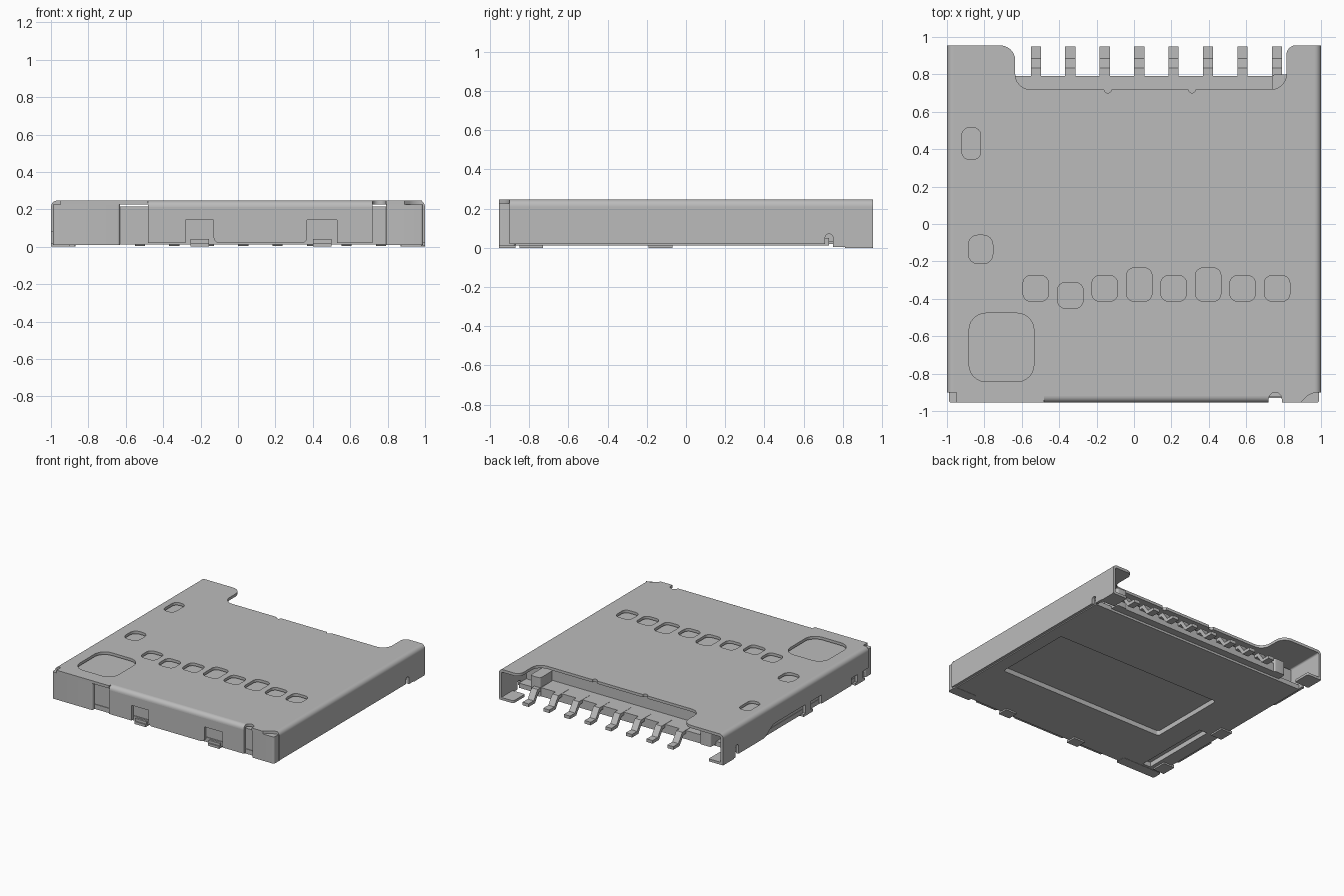
import bpy
from math import pi, cos, sin
from mathutils import Matrix, Vector

cube = bpy.data.objects.get("Cube")
if cube:
    bpy.data.objects.remove(cube, do_unlink=True)

grey = bpy.data.materials.new("plain_grey")
grey.use_nodes = True
grey.diffuse_color = (0.5, 0.5, 0.5, 1)
grey.node_tree.nodes["Principled BSDF"].inputs["Base Color"].default_value = (0.5, 0.5, 0.5, 1)

TOP, T, HALF, FRONT, BACK, BEND = 0.247, 0.022, 1.0, -0.955, 0.955, 0.035

# Drawing planes: outline axes and extrusion axis
PLANES = {
    "z": ((1, 0, 0), (0, 1, 0), (0, 0, 1)),
    "x": ((0, 1, 0), (0, 0, 1), (1, 0, 0)),
    "y": ((1, 0, 0), (0, 0, 1), (0, -1, 0)),
}


def rounded(points, steps=6):
    """Outline of (u, v) or (u, v, radius) corners."""
    out = []
    for i, p in enumerate(points):
        r = p[2] if len(p) > 2 else 0
        c = Vector(p[:2])
        if not r:
            out.append(c)
            continue
        a = (Vector(points[i - 1][:2]) - c).normalized()
        b = (Vector(points[(i + 1) % len(points)][:2]) - c).normalized()
        start, end = c + a * r, c + b * r
        mid = c + (a + b) * r
        for k in range(steps + 1):
            t = k / steps * pi / 2
            out.append(mid + (start - mid) * cos(t) + (end - mid) * sin(t))
    return out


def box(u0, u1, v0, v1, r=0):
    return [(u0, v0, r), (u1, v0, r), (u1, v1, r), (u0, v1, r)]


def plate(name, axis, lo, hi, outline, holes=()):
    """Extrude an outline, with holes, from lo to hi along an axis."""
    curve = bpy.data.curves.new(name, "CURVE")
    curve.dimensions = "2D"
    curve.fill_mode = "BOTH"
    curve.extrude = (hi - lo) / 2
    for loop in (outline, *holes):
        pts = rounded(loop)
        spline = curve.splines.new("POLY")
        spline.points.add(len(pts) - 1)
        for sp, p in zip(spline.points, pts):
            sp.co = (p.x, p.y, 0, 1)
        spline.use_cyclic_u = True
    ob = bpy.data.objects.new(name, curve)
    bpy.context.collection.objects.link(ob)
    u, v, w = PLANES[axis]
    m = Matrix((u, v, w)).transposed().to_4x4()
    m["xyz".index(axis)][3] = (lo + hi) / 2
    ob.matrix_world = m
    bpy.ops.object.select_all(action="DESELECT")
    ob.select_set(True)
    bpy.context.view_layer.objects.active = ob
    bpy.ops.object.convert(target="MESH")
    ob = bpy.context.object
    ob.data.materials.clear()
    ob.data.materials.append(grey)
    bpy.ops.object.shade_smooth_by_angle(angle=0.6)
    return ob


def bend(edge, side):
    """Quarter-ring section joining the top sheet to a wall."""
    c, zc = edge - side * BEND, TOP - BEND
    arc = [k / 8 * pi / 2 for k in range(9)]
    outer = [(c + side * BEND * cos(t), zc + BEND * sin(t)) for t in arc]
    inner = [(c + side * (BEND - T) * cos(t), zc + (BEND - T) * sin(t)) for t in reversed(arc)]
    return outer + inner


def notch(u, v, r):
    """Small half-round nick in an edge running along +u, dipping toward -v."""
    return [(u - r * cos(k * pi / 6), v - r * sin(k * pi / 6)) for k in range(7)]


# Top sheet with inspection windows and back cutout
pitch = 0.1843
pins = [-0.525 + pitch * i for i in range(8)]
windows = []
for i, x in enumerate(pins):
    low = -0.45 if i == 1 else -0.413
    high = -0.235 if i in (3, 5) else low + 0.137
    windows.append(box(x - 0.068, x + 0.068, low, high, 0.04))
windows += [box(-0.92, -0.82, 0.345, 0.515, 0.04),
            box(-0.885, -0.755, -0.212, -0.06, 0.05),
            box(-0.882, -0.535, -0.843, -0.477, 0.09)]
E = HALF - BEND
top_outline = [(-E, BACK), (-0.635, BACK, 0.08), (-0.635, 0.72, 0.08)]
top_outline += notch(-0.14, 0.72, 0.02) + notch(0.31, 0.72, 0.02)
top_outline += [(0.815, 0.72, 0.08), (0.815, BACK, 0.05), (E, BACK),
                (E, -0.9), (0.945, -0.9, 0.04), (0.89, FRONT), (0.79, FRONT)]
top_outline += [(0.755 + 0.035 * cos(k * pi / 6), FRONT + 0.02 + 0.035 * sin(k * pi / 6))
                for k in range(7)]
top_outline += [(0.72, FRONT + BEND), (-0.48, FRONT + BEND), (-0.48, FRONT),
                (-0.95, FRONT), (-0.95, -0.9), (-E, -0.9)]
plate("top_sheet", "z", TOP - T, TOP, top_outline, windows)

# Folded edges of the shell
plate("left_bend", "y", -0.9, BACK, bend(HALF, 1))
plate("right_bend", "y", -0.9, BACK, bend(-HALF, -1))
plate("front_bend", "x", -0.48, 0.72, bend(FRONT, -1))

# Side walls, notched along the bottom
ZW = TOP - BEND
slot = [(0.75, 0.02), (0.75, 0.07, 0.018), (0.71, 0.07, 0.018), (0.71, 0.02)]
plate("left_wall", "x", HALF - T, HALF,
      [(-0.9, ZW), (BACK, ZW), (BACK, 0.005)] + [(0.75, 0.005)] + slot + [(-0.9, 0.02)])
plate("right_wall", "x", -HALF, -HALF + T,
      [(-0.9, ZW), (BACK, ZW), (BACK, 0.005), (0.8, 0.005), (0.8, 0.1, 0.018),
       (0.76, 0.1, 0.018), (0.76, 0.02), (0.42, 0.02, 0.03), (0.32, 0.09, 0.03),
       (-0.3, 0.09), (-0.3, 0.02), (-0.68, 0.02), (-0.68, 0.08), (-0.9, 0.08)])

# Front flap with two solder tab openings
plate("front_flap", "y", FRONT, FRONT + T,
      [(-0.48, ZW), (-0.48, 0.02), (-0.28, 0.02), (-0.28, 0.143), (-0.13, 0.143),
       (-0.13, 0.02, 0.03), (0.37, 0.02, 0.03), (0.37, 0.143), (0.53, 0.143),
       (0.53, 0.02), (0.72, 0.02), (0.72, ZW)])

# Front corner blocks
plate("front_right_corner", "z", 0.01, TOP - T, box(-0.99, -0.63, FRONT, -0.87, 0.015))
plate("front_left_corner", "z", 0.01, TOP - T, box(0.79, 0.99, FRONT, -0.87, 0.015))

# Insulating body, with pockets open to the underside
plate("body", "z", 0.05, 0.215, box(-0.975, 0.975, -0.925, 0.64))
plate("floor", "z", 0.012, 0.05, box(-0.978, 0.978, -0.93, 0.73),
      [box(-0.62, 0.87, -0.46, 0.2, 0.02), box(-0.87, -0.8, -0.85, -0.2)])
plate("back_ledge", "z", 0.03, 0.1, box(-0.7, 0.815, 0.6, 0.79))
plate("left_ledge_post", "z", 0.03, 0.18, box(0.74, 0.83, 0.64, 0.8, 0.015))
plate("right_ledge_post", "z", 0.03, 0.14, box(-0.78, -0.68, 0.64, 0.8, 0.015))

# Row of bent contacts
for i, x in enumerate(pins):
    plate(f"contact_{i + 1}", "x", x - 0.027, x + 0.027,
          [(0.7, 0.075), (0.82, 0.075), (0.87, 0.005), (0.95, 0.005),
           (0.95, 0.03), (0.885, 0.03), (0.835, 0.102), (0.7, 0.102)])

# Solder tabs at the front, sides and back corners
for side, x in (("right", -0.205), ("left", 0.45)):
    plate(f"front_tab_{side}", "z", 0, 0.02, box(x - 0.05, x + 0.05, FRONT, -0.87))
    plate(f"front_tab_riser_{side}", "y", -0.945, -0.925, box(x - 0.05, x + 0.05, 0, 0.04))
for label, y in (("middle", -0.13), ("front", -0.79)):
    plate(f"side_tab_{label}", "z", 0, 0.02, box(-HALF, -0.9, y - 0.06, y + 0.06))
    plate(f"side_tab_riser_{label}", "x", -HALF, -HALF + T, box(y - 0.035, y + 0.035, 0, 0.1))
for label, s in (("left", 1), ("right", -1)):
    a, b = sorted((s * 0.87, s * HALF))
    plate(f"back_tab_{label}", "z", 0, 0.02, box(a, b, 0.81, BACK, 0.01))
